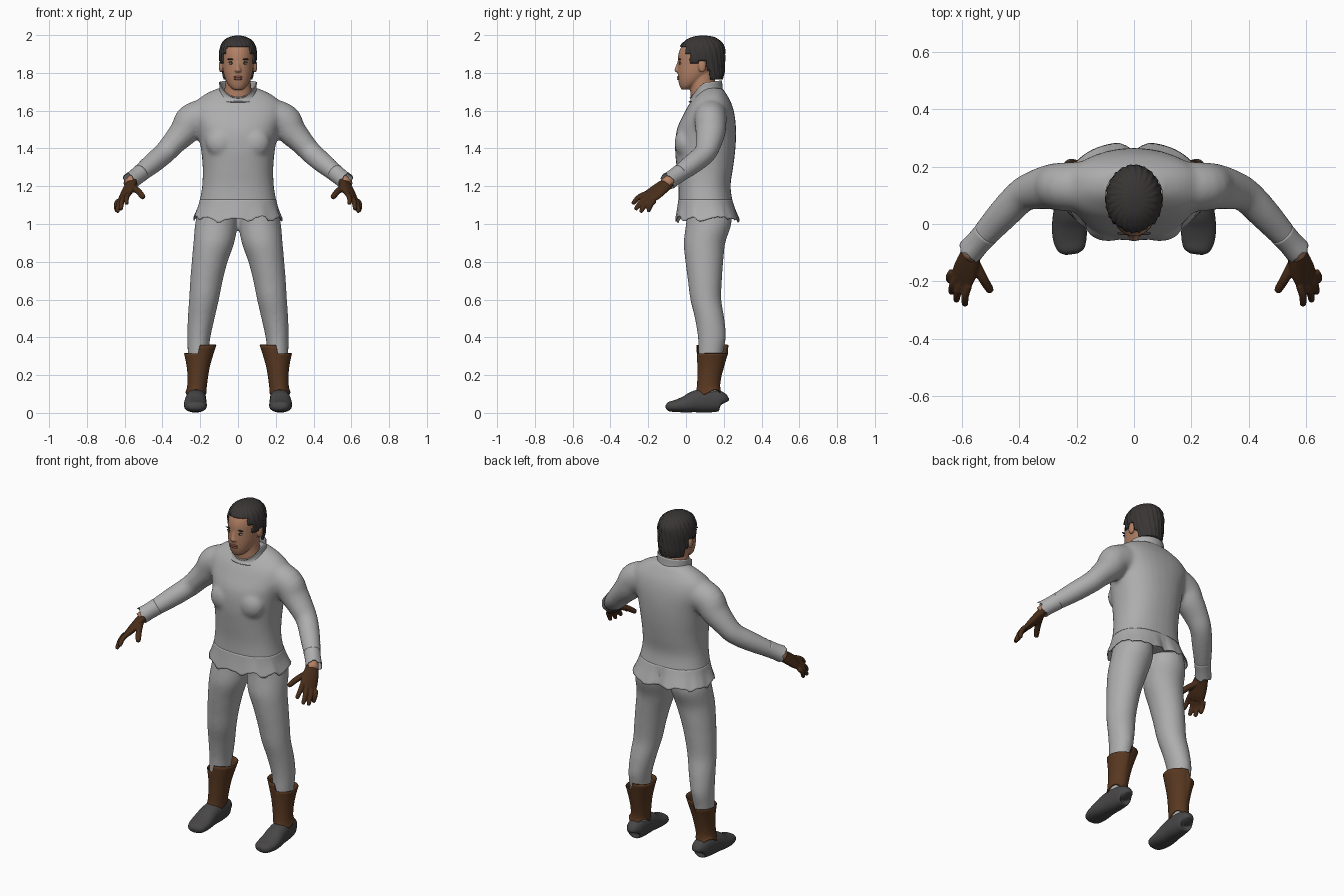
import bpy, bmesh, math
from mathutils import Vector, Matrix

if "Cube" in bpy.data.objects:
    bpy.data.objects.remove(bpy.data.objects["Cube"])


def material(name, r, g, b):
    m = bpy.data.materials.new(name)
    m.use_nodes = True
    m.diffuse_color = (r, g, b, 1)
    bsdf = m.node_tree.nodes["Principled BSDF"]
    bsdf.inputs["Base Color"].default_value = (r, g, b, 1)
    bsdf.inputs["Roughness"].default_value = 0.8
    return m


CLOTH = material("grey cloth", 0.42, 0.42, 0.42)
SKIN = material("skin", 0.45, 0.22, 0.13)
HAIR = material("dark hair", 0.04, 0.036, 0.035)
LIPS = material("lips", 0.30, 0.11, 0.08)
EYE = material("eye white", 0.5, 0.46, 0.42)
BOOT = material("boot brown", 0.10, 0.04, 0.015)
GLOVE = material("glove brown", 0.065, 0.026, 0.01)
SHOE = material("shoe grey", 0.065, 0.062, 0.062)


def spline(rows, steps):
    """Smoothly interpolate rows of numbers."""
    p = [rows[0]] + list(rows) + [rows[-1]]
    out = []
    for i in range(len(rows) - 1):
        for s in range(steps):
            t = s / steps
            out.append([0.5 * (2*b + (c-a)*t + (2*a-5*b+4*c-d)*t*t + (3*b-a-3*c+d)*t**3)
                        for a, b, c, d in zip(*p[i:i + 4])])
    return out + [list(rows[-1])]


def loft(bm, rows, flat=True, side=None, power=2, n=32, steps=4, caps=True, tweak=None):
    """Skin elliptical rings (x, y, z, half width, half depth)."""
    rows = spline(rows, steps)
    rings = []
    for i, row in enumerate(rows):
        c = Vector(row[:3])
        u, v = Vector((1, 0, 0)), Vector((0, 1, 0))
        if not flat:
            t = Vector(rows[min(i + 1, len(rows) - 1)][:3]) - Vector(rows[max(i - 1, 0)][:3])
            t.normalize()
            u = Vector(side) if side else t.cross(Vector((0, 0, 1)))
            u = (u - t * u.dot(t)).normalized()
            v = t.cross(u)
        ring = []
        for k in range(n):
            ang = 2 * math.pi * k / n
            cs, sn = math.cos(ang), math.sin(ang)
            co = (c + u * math.copysign(abs(cs) ** (2 / power), cs) * row[3]
                  + v * math.copysign(abs(sn) ** (2 / power), sn) * row[4])
            if tweak:
                co = tweak(co, c, ang, i / (len(rows) - 1))
            ring.append(bm.verts.new(co))
        rings.append(ring)
    for a, b in zip(rings, rings[1:]):
        for k in range(n):
            bm.faces.new((a[k], a[(k + 1) % n], b[(k + 1) % n], b[k]))
    if caps:
        bm.faces.new(rings[0])
        bm.faces.new(rings[-1])


def ball(bm, centre, size):
    bmesh.ops.create_uvsphere(bm, u_segments=20, v_segments=12, radius=1,
                              matrix=Matrix.Translation(centre) @ Matrix.Diagonal((*size, 1)))


def finish(name, bm, mat, mirror=False, voxel=0, smooth=4, thick=0):
    bmesh.ops.recalc_face_normals(bm, faces=bm.faces)
    me = bpy.data.meshes.new(name)
    bm.to_mesh(me)
    bm.free()
    for p in me.polygons:
        p.use_smooth = True
    me.materials.append(mat)
    ob = bpy.data.objects.new(name, me)
    bpy.context.scene.collection.objects.link(ob)
    if mirror:
        ob.modifiers.new("mirror", "MIRROR").use_mirror_merge = False
    if voxel:
        r = ob.modifiers.new("blend", "REMESH")
        r.mode, r.voxel_size, r.use_smooth_shade = "VOXEL", voxel, True
        s = ob.modifiers.new("soften", "SMOOTH")
        s.factor, s.iterations = 0.5, smooth
    if thick:
        s = ob.modifiers.new("thickness", "SOLIDIFY")
        s.thickness, s.offset = thick, -1
    return ob


def column(rows):
    """Rows of (z, y, half width, half depth) on the centre line."""
    return [(0, y, z, a, b) for z, y, a, b in rows]


# Shirt: trunk, chest and both sleeves blended together
bm = bmesh.new()
loft(bm, column([(1.05, .105, .21, .148), (1.1, .105, .207, .145), (1.2, .098, .19, .138),
                 (1.3, .1, .187, .15), (1.4, .102, .197, .16), (1.5, .108, .215, .157),
                 (1.58, .122, .24, .135), (1.64, .13, .23, .11), (1.69, .138, .17, .075),
                 (1.72, .142, .1, .05)]), power=2.3)
arm = [(.15, .13, 1.58, .09, .09), (.24, .13, 1.548, .085, .092), (.285, .13, 1.49, .08, .078),
       (.34, .12, 1.43, .07, .064), (.39, .1, 1.375, .06, .058), (.46, .03, 1.315, .055, .054),
       (.55, -.07, 1.242, .042, .042)]
for s in (1, -1):
    ball(bm, (s * .09, -.005, 1.43), (.08, .056, .08))
    loft(bm, [(s * r[0], *r[1:]) for r in arm], flat=False)
finish("shirt", bm, CLOTH, voxel=0.011, smooth=8)


# Ragged hem with a crease at the back
def hem_shape(co, c, ang, t):
    if co.y > c.y:
        co.y -= .03 * t * math.exp(-(co.x / .03) ** 2)
    co.z += t * (.012 * math.sin(7 * ang) * math.cos(3 * ang) + .012 * abs(math.cos(ang)))
    co.z += t * .007 * (int(ang * 5) % 3 - 1)
    return co


bm = bmesh.new()
loft(bm, column([(1.13, .103, .202, .143), (1.08, .108, .214, .155), (1.02, .115, .236, .172)]),
     power=2.3, n=72, caps=False, tweak=hem_shape)
finish("shirt_hem", bm, CLOTH, thick=.004)


# Collar: low in front, standing up at the back
def collar_shape(co, c, ang, t):
    front = max(0, -math.sin(ang))
    co.z -= t * .085 * front ** 1.5 - .01 * t * max(0, math.sin(ang))
    return co


bm = bmesh.new()
loft(bm, column([(1.65, .115, .125, .1), (1.7, .11, .1, .086), (1.75, .107, .1, .084)]),
     n=48, caps=False, tweak=collar_shape)
finish("collar", bm, CLOTH, thick=.005)

# Loose cuffs and the wrists inside them
bm = bmesh.new()
loft(bm, [(.515, -.032, 1.27, .046, .047), (.545, -.065, 1.246, .044, .045),
          (.572, -.095, 1.225, .046, .047)], flat=False, caps=False,
     tweak=lambda co, c, ang, t: co + Vector((.5, -.6, -.5)) * t * .007 * (int(ang * 2) % 3 - 1))
finish("cuff", bm, CLOTH, mirror=True, thick=.004)
bm = bmesh.new()
loft(bm, [(.53, -.05, 1.258, .032, .032), (.575, -.11, 1.21, .032, .032)], flat=False)
finish("wrist", bm, SKIN, mirror=True)

# Gloves: palm, four fingers and thumb
bm = bmesh.new()
across = (.06, .05, -.04)
loft(bm, [(.56, -.088, 1.222, .034, .026), (.575, -.125, 1.195, .044, .025),
          (.592, -.17, 1.16, .05, .021), (.606, -.2, 1.137, .045, .014)], flat=False, side=across)


def finger(points, r):
    pts = [Vector(p) for p in points]
    pts.append(pts[-1] + (pts[-1] - pts[-2]).normalized() * r * .6)
    radii = [r * 1.1] * (len(pts) - 2) + [r * .9, r * .35]
    loft(bm, [(*p, q, q) for p, q in zip(pts, radii)], flat=False, n=16)


tips = [(.59, -.28, 1.11), (.62, -.265, 1.08), (.637, -.238, 1.067), (.642, -.198, 1.07)]
for i, tip in enumerate(tips):
    base = Vector((.606, -.19, 1.142)) + Vector(across) * (i / 3 - .5) * .95
    mid = base.lerp(Vector(tip), .5) + Vector((.006, -.004, .006))
    finger([base, mid, tip], .0125)
finger([(.56, -.125, 1.195), (.53, -.185, 1.175), (.503, -.23, 1.143)], .0155)
finish("glove", bm, GLOVE, mirror=True, voxel=.005, smooth=3)

# Trousers
bm = bmesh.new()
leg = [(.11, .12, 1.08, .1, .115), (.115, .12, 1.0, .112, .12), (.128, .098, .9, .108, .11),
       (.15, .097, .8, .095, .1), (.167, .1, .7, .086, .09), (.18, .105, .6, .079, .082),
       (.195, .125, .5, .071, .078), (.207, .137, .4, .061, .074), (.212, .13, .3, .054, .064),
       (.218, .12, .1, .044, .052)]
for s in (1, -1):
    loft(bm, [(s * r[0], *r[1:]) for r in leg])
finish("trousers", bm, CLOTH, voxel=.01, smooth=6)


# Boot shafts: higher on the inner side, ragged at the bottom
def shaft_shape(co, c, ang, t):
    co.z -= max(0, t * 2 - 1) * (.045 if co.x > c.x else 0)
    co.z += max(0, 1 - t * 3) * .014 * math.sin(3 * ang)
    return co


bm = bmesh.new()
loft(bm, [(.222, .122, .11, .055, .068), (.216, .12, .15, .052, .061), (.209, .13, .25, .061, .07),
          (.2, .14, .36, .086, .084)], n=40, caps=False, tweak=shaft_shape)
finish("boot_shaft", bm, BOOT, mirror=True, thick=.005)

# Shoes, from heel to toe
bm = bmesh.new()
loft(bm, [(.216, .197, .05, .022, .028), (.217, .185, .06, .043, .052), (.22, .12, .066, .052, .064),
          (.224, .05, .06, .056, .058), (.226, 0, .046, .06, .045), (.224, -.05, .037, .059, .033),
          (.219, -.09, .033, .046, .025), (.217, -.105, .032, .022, .011)],
     flat=False, power=2.3)
finish("shoe", bm, SHOE, mirror=True)

# Head with neck, nose and ears
bm = bmesh.new()
loft(bm, column([(1.712, .0, .026, .024), (1.73, .01, .046, .043), (1.76, .03, .064, .071),
                 (1.8, .05, .077, .094), (1.85, .072, .084, .116), (1.9, .08, .086, .12),
                 (1.94, .082, .08, .106), (1.97, .085, .06, .083), (1.985, .09, .03, .04)]))
loft(bm, column([(1.6, .1, .09, .07), (1.67, .096, .08, .072), (1.73, .088, .069, .067),
                 (1.8, .085, .065, .07)]))
loft(bm, column([(1.868, -.032, .007, .01), (1.83, -.042, .011, .014), (1.812, -.043, .019, .018),
                 (1.8, -.036, .012, .01)]), n=16)
for s in (1, -1):
    ball(bm, (s * .09, .085, 1.835), (.012, .021, .034))
finish("head", bm, SKIN, voxel=.0045, smooth=3)

# Face details
bm = bmesh.new()
for z in (1.778, 1.768):
    ball(bm, (0, -.04, z), (.025, .007, .006))
finish("lips", bm, LIPS)
for name, mat, centre, size in (
        ("eye", EYE, (.034, -.031, 1.85), (.015, .005, .006)),
        ("pupil", HAIR, (.034, -.0335, 1.85), (.006, .004, .006)),
        ("eyelashes", HAIR, (.035, -.0325, 1.857), (.017, .005, .0025)),
        ("eyebrow", HAIR, (.037, -.0325, 1.872), (.022, .006, .004))):
    bm = bmesh.new()
    ball(bm, centre, size)
    finish(name, bm, mat, mirror=True)


# Hair: ridged cap trimmed along the hairline
def strands(co, c, ang, t):
    d = co - c
    return c + d * (1 + .02 * math.sin(23 * ang + 14 * t) + .012 * math.sin(41 * ang - 9 * t))


def hairline(y):
    for limit, z in ((0, 1.942), (.022, 1.9), (.06, 1.845), (.11, 1.868), (.13, 1.81)):
        if y < limit:
            return z
    return 1.765


bm = bmesh.new()
loft(bm, column([(1.765, .105, .078, .088), (1.8, .092, .09, .11), (1.85, .086, .096, .119),
                 (1.9, .085, .099, .121), (1.94, .086, .092, .116), (1.97, .088, .076, .092),
                 (1.99, .09, .045, .058), (1.998, .09, .012, .015)]), n=128, tweak=strands)
bare = [f for f in bm.faces
        if f.calc_center_median().z < hairline(f.calc_center_median().y)]
bmesh.ops.delete(bm, geom=bare, context="FACES")
finish("hair", bm, HAIR, thick=.014)
